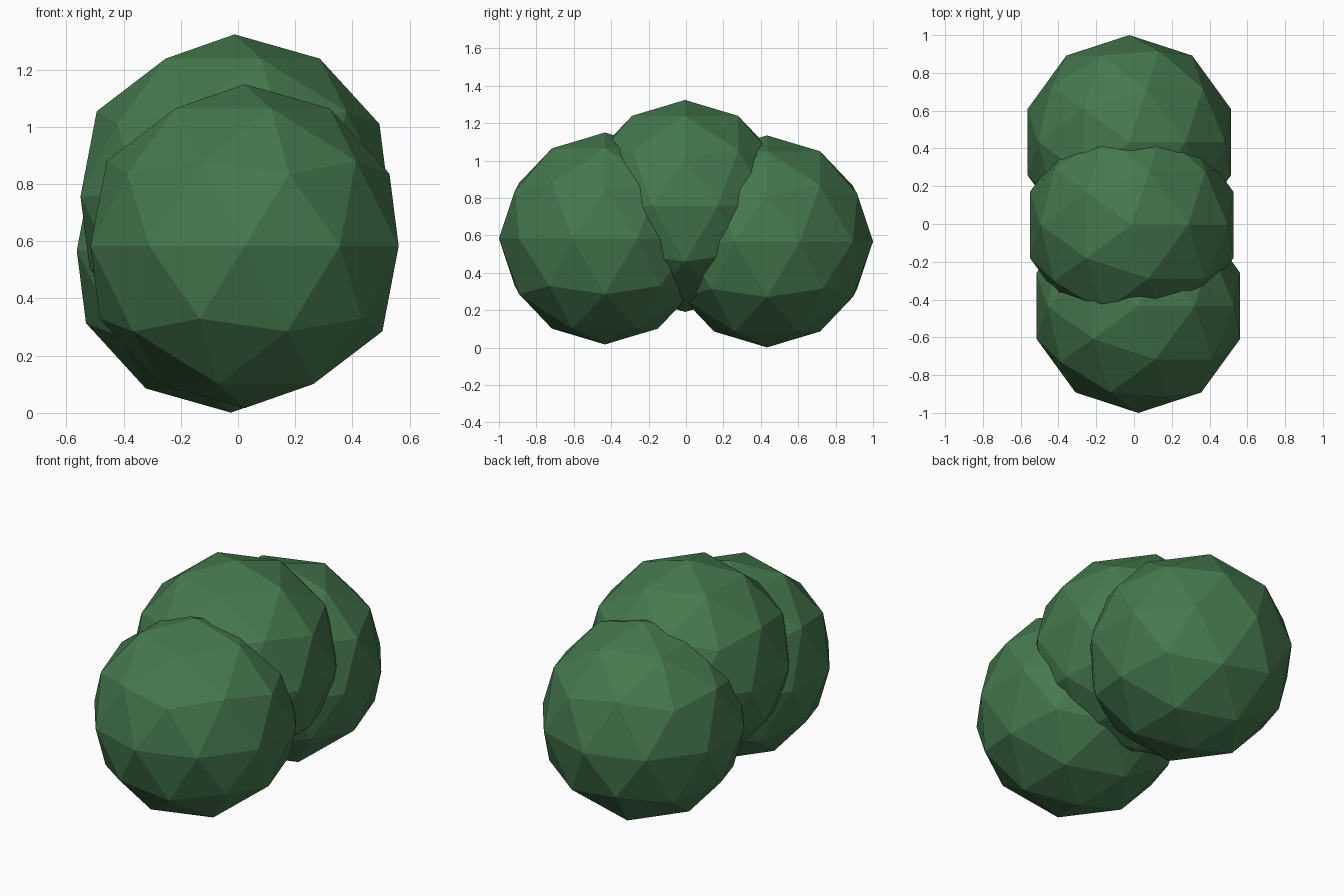
import bpy

if "Cube" in bpy.data.objects:
    bpy.data.objects.remove(bpy.data.objects["Cube"])

RADIUS = 0.5665

# Leaf green shared by all clumps
green = bpy.data.materials.new("leaf_green")
green.diffuse_color = (0.06, 0.19, 0.075, 1)
green.use_nodes = True
green.node_tree.nodes["Principled BSDF"].inputs["Base Color"].default_value = green.diffuse_color


def clump(name, location):
    """One low-poly, flat-shaded ball of foliage."""
    bpy.ops.mesh.primitive_ico_sphere_add(subdivisions=2, radius=RADIUS, location=location)
    obj = bpy.context.object
    obj.name = name
    obj.data.materials.append(green)
    bpy.ops.object.shade_flat()


# Three overlapping clumps in a row, the middle one raised
clump("front_clump", (0.023, -0.4335, 0.583))
clump("middle_clump", (-0.012, -0.005, 0.757))
clump("back_clump", (-0.025, 0.4335, 0.5675))
